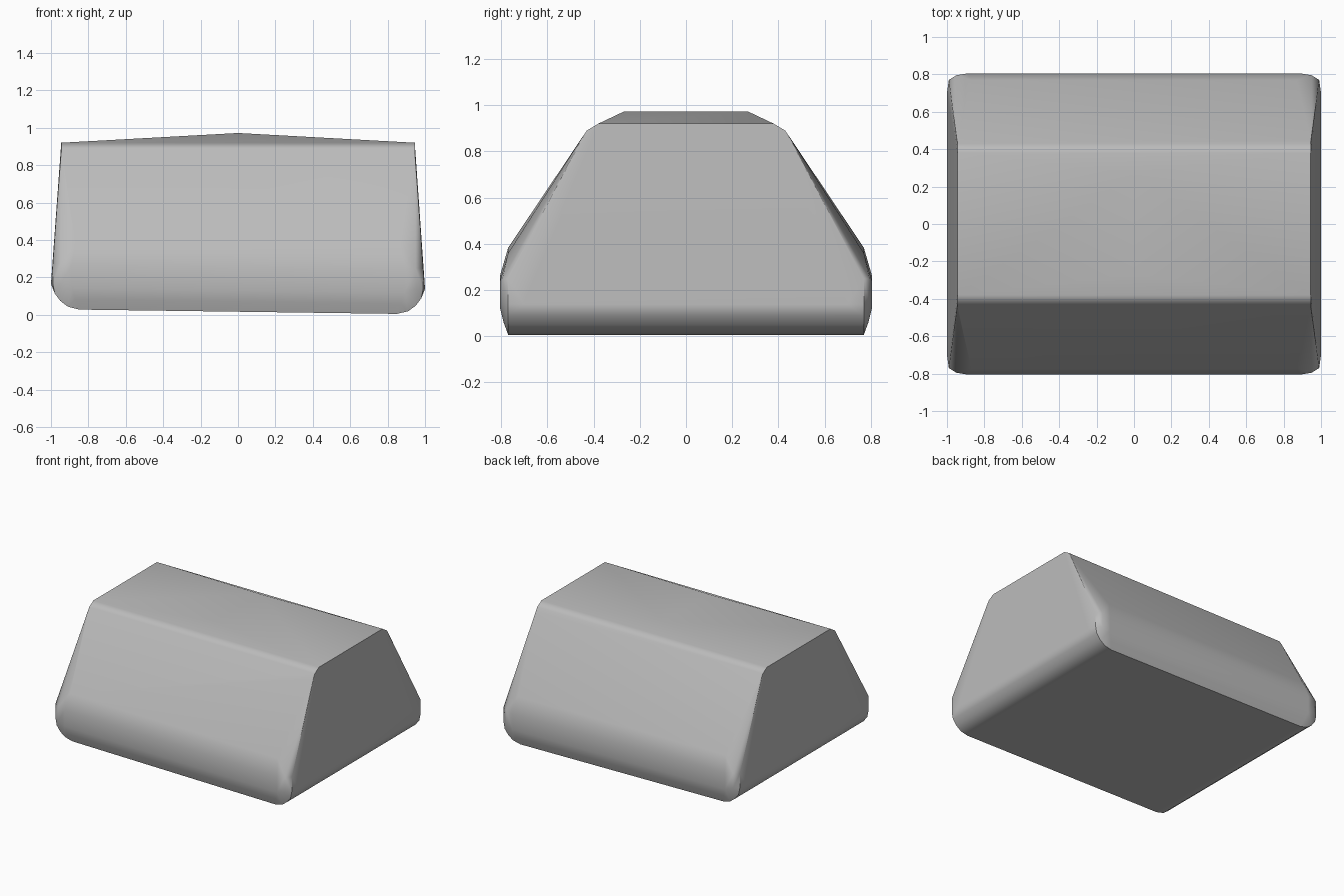
import bpy, bmesh, math

cube = bpy.data.objects.get("Cube")
if cube:
    bpy.data.objects.remove(cube, do_unlink=True)

# One plain grey for the whole block
grey = bpy.data.materials.new("stone_grey")
colour = (0.5, 0.5, 0.5, 1)
grey.diffuse_color = colour
grey.use_nodes = True
grey.node_tree.nodes["Principled BSDF"].inputs["Base Color"].default_value = colour

# Corner outline of one quarter of the block: (x, y, z)
base = [(0.85, 0.77, 0.005), (0.87, 0.79, 0.06), (0.89, 0.805, 0.12), (0.89, 0.805, 0.24)]
corner = [(0.91, 0.77, 0.02), (0.95, 0.77, 0.05), (0.98, 0.77, 0.09), (0.99, 0.77, 0.14),
          (0.99, 0.77, 0.25), (1.0, 0.70, 0.14), (0.95, 0.795, 0.14), (0.95, 0.795, 0.25)]
slope = [(0.87, 0.77, 0.36)]
shoulder = [(0.945, 0.45, 0.86), (0.945, 0.43, 0.89), (0.945, 0.38, 0.92)]
ridge = [(0, 0.27, 0.972)]


def tilt(x, z):
    """Let the underside rise slightly toward the model's right."""
    return z + 0.0135 * (0.85 - x) if z < 0.5 else z


# Rounded block with sloping front and back and a shallow roof ridge
bm = bmesh.new()
for x, y, z in base + corner + slope + shoulder + ridge:
    for sx in (1, -1):
        for sy in (1, -1):
            bm.verts.new((x * sx, y * sy, tilt(x * sx, z)))
bmesh.ops.remove_doubles(bm, verts=bm.verts, dist=0.001)
hull = bmesh.ops.convex_hull(bm, input=bm.verts)
inner = [g for g in hull["geom_interior"] if isinstance(g, bmesh.types.BMVert)]
bmesh.ops.delete(bm, geom=inner, context="VERTS")
bmesh.ops.dissolve_limit(bm, angle_limit=math.radians(1), verts=bm.verts, edges=bm.edges)
bmesh.ops.recalc_face_normals(bm, faces=bm.faces)

mesh = bpy.data.meshes.new("rounded_block")
bm.to_mesh(mesh)
bm.free()
mesh.materials.append(grey)
block = bpy.data.objects.new("rounded_block", mesh)
bpy.context.collection.objects.link(block)

# Soft bevel bands, with crisp end edges
bpy.ops.object.select_all(action="DESELECT")
block.select_set(True)
bpy.context.view_layer.objects.active = block
bpy.ops.object.shade_smooth_by_angle(angle=math.radians(40))
weighted = block.modifiers.new("weighted_normals", "WEIGHTED_NORMAL")
weighted.keep_sharp = True
